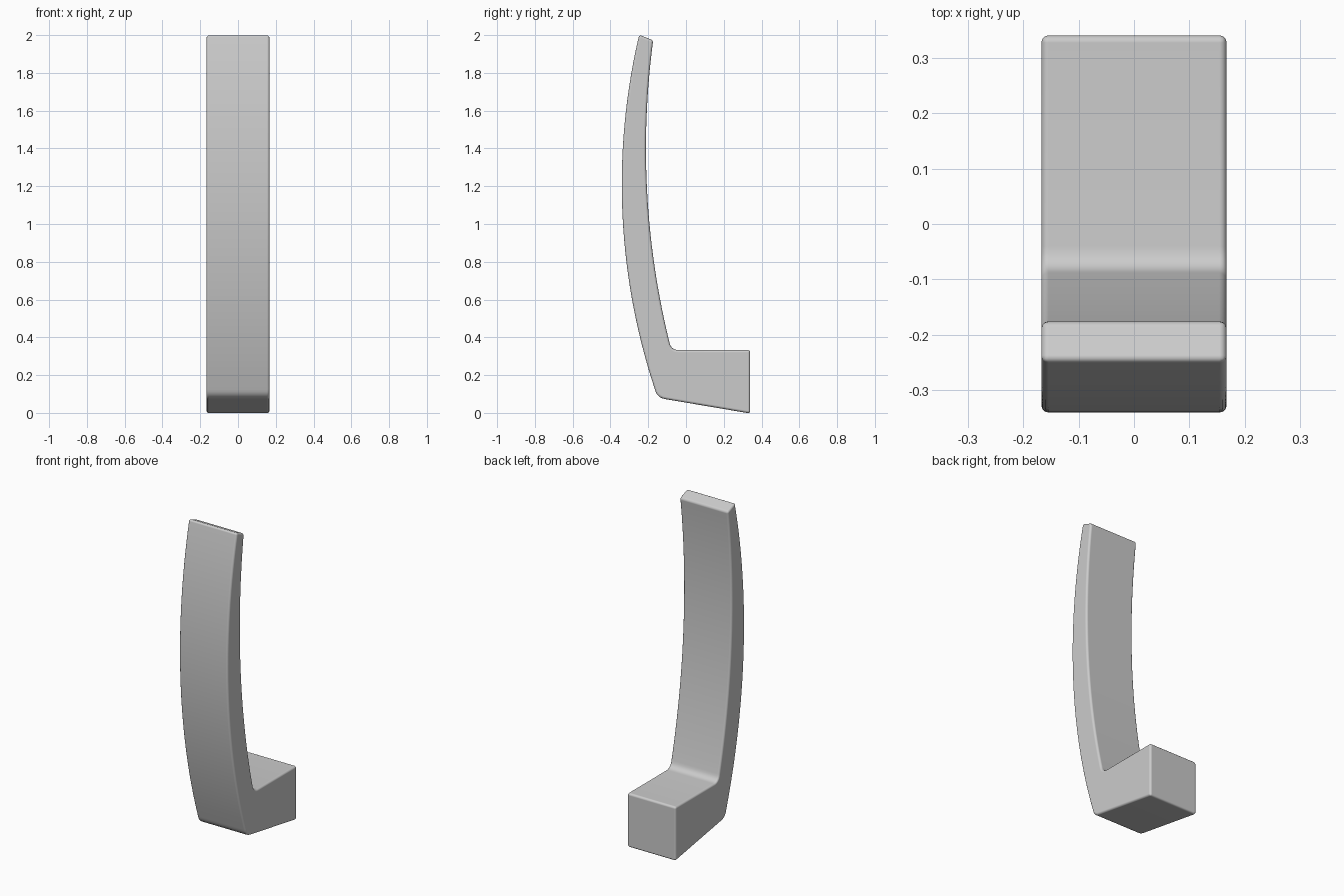
import bpy, bmesh, math
from mathutils import Vector

if "Cube" in bpy.data.objects:
    bpy.data.objects.remove(bpy.data.objects["Cube"])

HALF_W = 0.167


def arc(apex_y, apex_z, radius, z0, z1, n):
    """Points (y, z) on a circular arc bulging toward -y, from z0 to z1."""
    pts = []
    for i in range(n + 1):
        z = z0 + (z1 - z0) * i / n
        pts.append((apex_y + radius - math.sqrt(radius**2 - (z - apex_z)**2), z))
    return pts


def fillet(a, corner, b, n=6):
    """Interior points of a rounded corner between a and b."""
    a, c, b = Vector(a), Vector(corner), Vector(b)
    return [tuple(a * (1 - t)**2 + c * 2 * t * (1 - t) + b * t * t)
            for t in (i / n for i in range(1, n))]


# Side profile: curved front, slanted underside, block, curved back
outer = arc(-0.34, 1.21, 3.45, 2.002, 0.125, 28)
inner = arc(-0.212, 1.4, 4.3, 0.375, 1.972, 28)
under = (-0.11, 0.073)
ledge = (-0.04, 0.333)
profile = (outer + fillet(outer[-1], (-0.155, 0.081), under)
           + [under, (0.34, -0.003), (0.34, 0.333), ledge]
           + fillet(ledge, (-0.08, 0.333), inner[0]) + inner)

# Extrude the profile across the width
bm = bmesh.new()
face = bm.faces.new([bm.verts.new((-HALF_W, y, z)) for y, z in profile])
ext = bmesh.ops.extrude_face_region(bm, geom=[face])
bmesh.ops.translate(bm, vec=(2 * HALF_W, 0, 0),
                    verts=[v for v in ext["geom"] if isinstance(v, bmesh.types.BMVert)])
bmesh.ops.recalc_face_normals(bm, faces=bm.faces)
mesh = bpy.data.meshes.new("curved_hook")
bm.to_mesh(mesh)
bm.free()
hook = bpy.data.objects.new("curved_hook", mesh)
bpy.context.collection.objects.link(hook)

# Softened edges
bevel = hook.modifiers.new("soft_edges", "BEVEL")
bevel.width = 0.013
bevel.segments = 3
bevel.limit_method = "ANGLE"
bevel.angle_limit = math.radians(35)
bevel.harden_normals = True

bpy.context.view_layer.objects.active = hook
hook.select_set(True)
bpy.ops.object.shade_smooth_by_angle(angle=math.radians(40))
